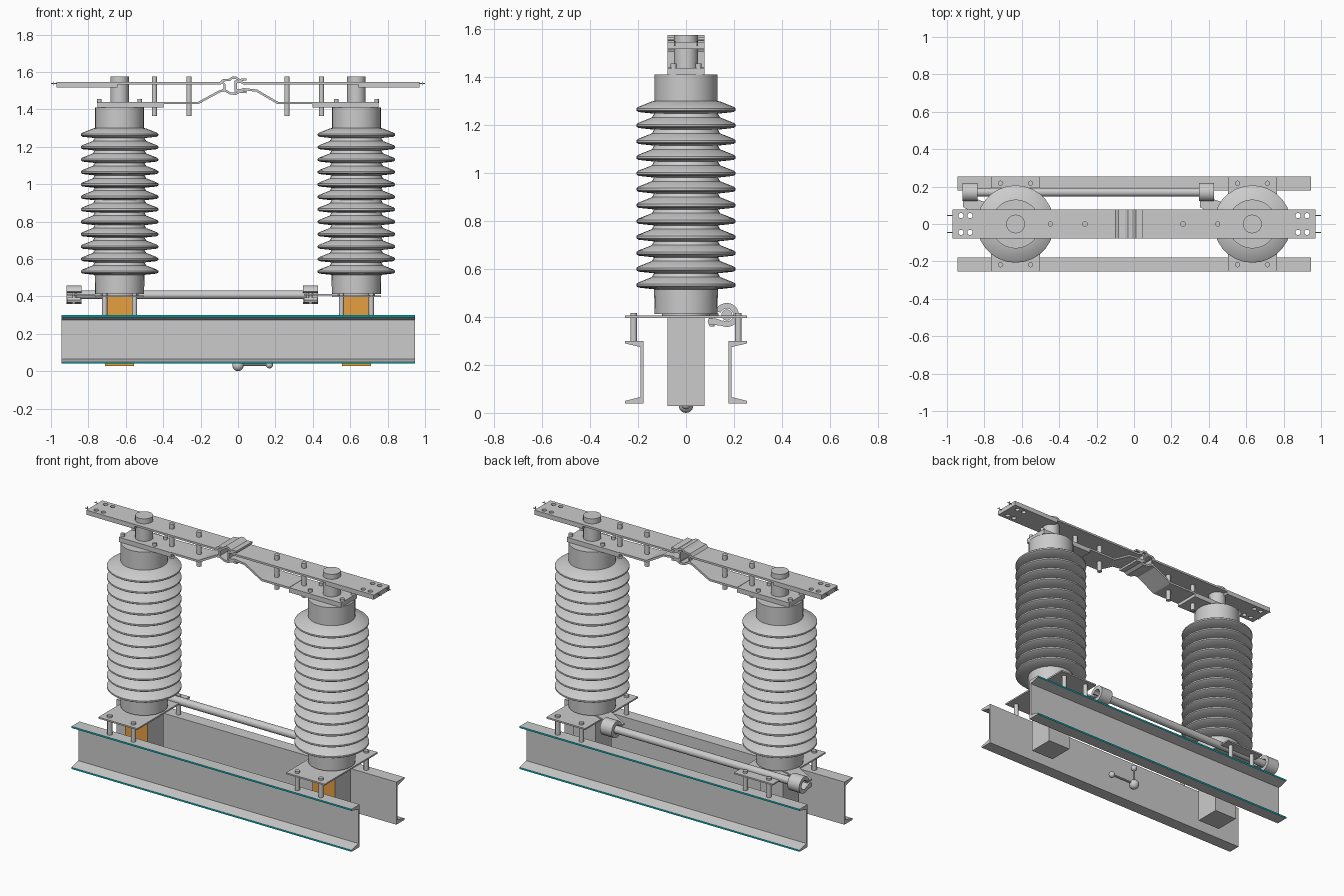
import bpy, bmesh, math
from mathutils import Vector

if "Cube" in bpy.data.objects:
    bpy.data.objects.remove(bpy.data.objects["Cube"])


def finish(bm, name, smooth=False):
    bmesh.ops.recalc_face_normals(bm, faces=bm.faces)
    me = bpy.data.meshes.new(name)
    bm.to_mesh(me)
    bm.free()
    ob = bpy.data.objects.new(name, me)
    bpy.context.collection.objects.link(ob)
    if smooth:
        bpy.ops.object.select_all(action='DESELECT')
        ob.select_set(True)
        bpy.context.view_layer.objects.active = ob
        bpy.ops.object.shade_smooth_by_angle(angle=math.radians(35))
    return ob


def box(name, x0, x1, y0, y1, z0, z1):
    return prism(name, [(x0, z0), (x1, z0), (x1, z1), (x0, z1)], 'Y', y0, y1)


def prism(name, pts, axis, a, b, smooth=False):
    """Extrude a closed profile: (x, z) along Y, (y, z) along X, (x, y) along Z."""
    place = {'X': lambda p, q, t: (t, p, q), 'Y': lambda p, q, t: (p, t, q),
             'Z': lambda p, q, t: (p, q, t)}[axis]
    bm = bmesh.new()
    lo = [bm.verts.new(place(p, q, a)) for p, q in pts]
    hi = [bm.verts.new(place(p, q, b)) for p, q in pts]
    n = len(pts)
    bm.faces.new(lo)
    bm.faces.new(hi)
    for i in range(n):
        bm.faces.new((lo[i], lo[(i + 1) % n], hi[(i + 1) % n], hi[i]))
    return finish(bm, name, smooth)


def circle(cx, cy, r, n):
    return [(cx + r * math.cos(2 * math.pi * i / n), cy + r * math.sin(2 * math.pi * i / n))
            for i in range(n)]


def rod(name, axis, p, q, r, a, b, n=16):
    return prism(name, circle(p, q, r, n), axis, a, b, True)


def ribbon(name, path, t=0.012, w=0.077):
    """Bent flat bar: a path in x, z given thickness t and half width w."""
    pts = [Vector(p) for p in path]
    left, right = [], []
    for i, p in enumerate(pts):
        d0 = (p - pts[i - 1]).normalized() if i else (pts[1] - p).normalized()
        d1 = (pts[i + 1] - p).normalized() if i < len(pts) - 1 else d0
        m = Vector((-(d0 + d1).y, (d0 + d1).x)).normalized()
        m *= t / 2 / max(0.5, m.dot(Vector((-d0.y, d0.x))))
        left.append(tuple(p + m))
        right.append(tuple(p - m))
    return prism(name, left + right[::-1], 'Y', -w, w)


def lathe(name, prof, cx, n=28):
    bm = bmesh.new()
    rings = [[bm.verts.new((x + cx, y, z)) for x, y in circle(0, 0, r, n)] for r, z in prof]
    for a, b in zip(rings, rings[1:]):
        for i in range(n):
            bm.faces.new((a[i], a[(i + 1) % n], b[(i + 1) % n], b[i]))
    bm.faces.new(rings[0])
    bm.faces.new(rings[-1])
    return finish(bm, name, True)


def ball(name, loc, r):
    bm = bmesh.new()
    bmesh.ops.create_uvsphere(bm, u_segments=20, v_segments=12, radius=r)
    bmesh.ops.translate(bm, verts=bm.verts, vec=loc)
    return finish(bm, name, True)


def paint(ob, color_mat, test):
    """Grey first slot stays plain, faces passing the test take the colour."""
    ob.data.materials.append(grey)
    ob.data.materials.append(color_mat)
    for f in ob.data.polygons:
        if test(f):
            f.material_index = 1


def material(name, rgb):
    m = bpy.data.materials.new(name)
    m.diffuse_color = (*rgb, 1)
    m.use_nodes = True
    m.node_tree.nodes["Principled BSDF"].inputs["Base Color"].default_value = m.diffuse_color
    return m


grey = material("grey", (0.8, 0.8, 0.8))
orange = material("orange", (0.8, 0.35, 0.05))
teal = material("teal", (0.0, 0.5, 0.55))

# Base channels, flanges facing outwards with tapered undersides
for side, s in (("front", -1), ("back", 1)):
    prof = [(0.178, 0.04), (0.255, 0.04), (0.255, 0.05), (0.19, 0.066),
            (0.19, 0.274), (0.255, 0.29), (0.255, 0.30), (0.178, 0.30)]
    ob = prism(side + "_channel", [(s * y, z) for y, z in prof], 'X', -0.945, 0.945)
    paint(ob, teal, lambda f: abs(f.center.y) > 0.254)

# Insulator profile with twelve sheds
shed_profile = [(0.131, 0.413)]
for i in range(12):
    z = 0.533 + i * 0.0665
    shed_profile += [(0.133, z - 0.018), (0.198, z - 0.011), (0.207, z - 0.005),
                     (0.207, z + 0.004), (0.2, z + 0.01), (0.142, z + 0.033)]
shed_profile += [(0.131, 1.30), (0.131, 1.41)]

C = 0.633
for side, s in (("left", -1), ("right", 1)):
    c = s * C
    # Bearing housing and mounting plate with stand-off bolts
    ob = box(side + "_bearing_box", c - 0.077, c + 0.077, -0.077, 0.077, 0.028, 0.396)
    paint(ob, orange, lambda f: f.center.y < -0.076)
    box(side + "_mount_plate", c - 0.131, c + 0.131, -0.255, 0.255, 0.396, 0.405)
    for dx in (-0.08, 0.08):
        for y in (-0.218, 0.218):
            rod(side + "_mount_bolt", 'Z', c + dx, y, 0.014, 0.30, 0.417, 12)
    rod(side + "_bearing_disc", 'Z', c, 0, 0.10, 0.404, 0.414, 24)
    lathe(side + "_insulator", shed_profile, c)

    # Head: lower contact plate, bolts and terminal post
    x0, x1 = sorted((s * 0.75, s * 0.398))
    box(side + "_head_plate", x0, x1, -0.077, 0.077, 1.409, 1.438)
    for dx in (-0.108, 0.108):
        for y in (-0.052, 0.052):
            rod(side + "_head_bolt", 'Z', c + dx, y, 0.012, 1.435, 1.455, 12)
    rod(side + "_terminal_post", 'Z', c, 0, 0.05, 1.435, 1.575, 24)

    # Terminal pad with four drilled holes
    x0, x1 = sorted((s * 0.97, s * 0.645))
    pad = box(side + "_terminal_pad", x0, x1, -0.077, 0.077, 1.517, 1.545)
    for x in (0.925, 0.877):
        for y in (-0.045, 0.045):
            hole = rod("hole_cutter", 'Z', s * x, y, 0.014, 1.45, 1.6, 16)
            hole.hide_render = True
            hole.hide_viewport = True
            m = pad.modifiers.new("hole", 'BOOLEAN')
            m.operation = 'DIFFERENCE'
            m.object = hole
    for y in (-0.045, 0.045):
        a, b = sorted((s * 0.965, s * 1.0))
        rod(side + "_terminal_pin", 'X', y, 1.538, 0.0025, a, b, 8)
        rod(side + "_pin_mark", 'Z', s * 0.985, y, 0.002, 1.528, 1.55, 8)

    # Clamp pins through the blade pair
    for x in (0.447, 0.262):
        rod(side + "_blade_pin", 'Z', s * x, 0, 0.014, 1.365, 1.575, 12)

# Left blades forming the jaw
ribbon("left_upper_blade", [(-0.68, 1.539), (-0.095, 1.539), (-0.08, 1.555), (-0.045, 1.558),
                            (-0.03, 1.569), (-0.012, 1.569), (0.008, 1.557), (0.045, 1.56)])
ribbon("left_lower_blade", [(-0.40, 1.434), (-0.213, 1.434), (-0.095, 1.498), (-0.07, 1.501),
                            (-0.04, 1.485), (-0.012, 1.483), (0.008, 1.495), (0.045, 1.492)])
ribbon("jaw_back", [(-0.087, 1.547), (-0.072, 1.533), (-0.072, 1.51), (-0.087, 1.5)], 0.01)

# Right blades folded into the contact finger
ribbon("right_blade", [(0.68, 1.539), (0.03, 1.539), (0.015, 1.547), (-0.012, 1.547),
                       (-0.012, 1.502), (0.015, 1.502), (0.03, 1.508), (0.10, 1.500),
                       (0.213, 1.434), (0.40, 1.434)])

# Drive rod linking both bearings, with split clamps and crank arms
Y, Z = 0.17, 0.408
rod("drive_rod", 'X', Y, Z, 0.023, -0.865, 0.37, 20)
angles = [math.radians(-125 + 285 * i / 20) for i in range(21)]
clamp = [(Y + 0.05 * math.cos(a), Z + 0.05 * math.sin(a)) for a in angles]
clamp += [(Y + 0.027 * math.cos(a), Z + 0.027 * math.sin(a)) for a in reversed(angles)]
for side, c in (("left", -C), ("right", C)):
    x = c - 0.245
    prism(side + "_rod_clamp", clamp, 'X', x - 0.04, x + 0.04, True)
    prism(side + "_clamp_lug", [(0.155, 0.363), (0.158, 0.382), (0.118, 0.395), (0.095, 0.393),
                                (0.09, 0.38), (0.095, 0.368), (0.118, 0.366)],
          'X', x - 0.036, x + 0.036)
    rod(side + "_clamp_bolt", 'Z', x, 0.108, 0.01, 0.36, 0.42, 12)
    prism(side + "_crank_arm", [(x - 0.035, 0.135), (x - 0.035, 0.09), (c - 0.03, -0.05),
                                (c + 0.03, 0.05), (x + 0.03, 0.135)], 'Z', 0.405, 0.414)

# Small ball joint between the channels
ball("joint_ball", (0, 0, 0.03), 0.03)
ball("joint_side_ball", (0.168, 0, 0.034), 0.019)
ball("joint_top_ball", (0, 0, 0.14), 0.019)
rod("joint_side_rod", 'X', 0, 0.034, 0.007, 0.01, 0.16, 10)
rod("joint_top_rod", 'Z', 0, 0, 0.007, 0.04, 0.13, 10)
